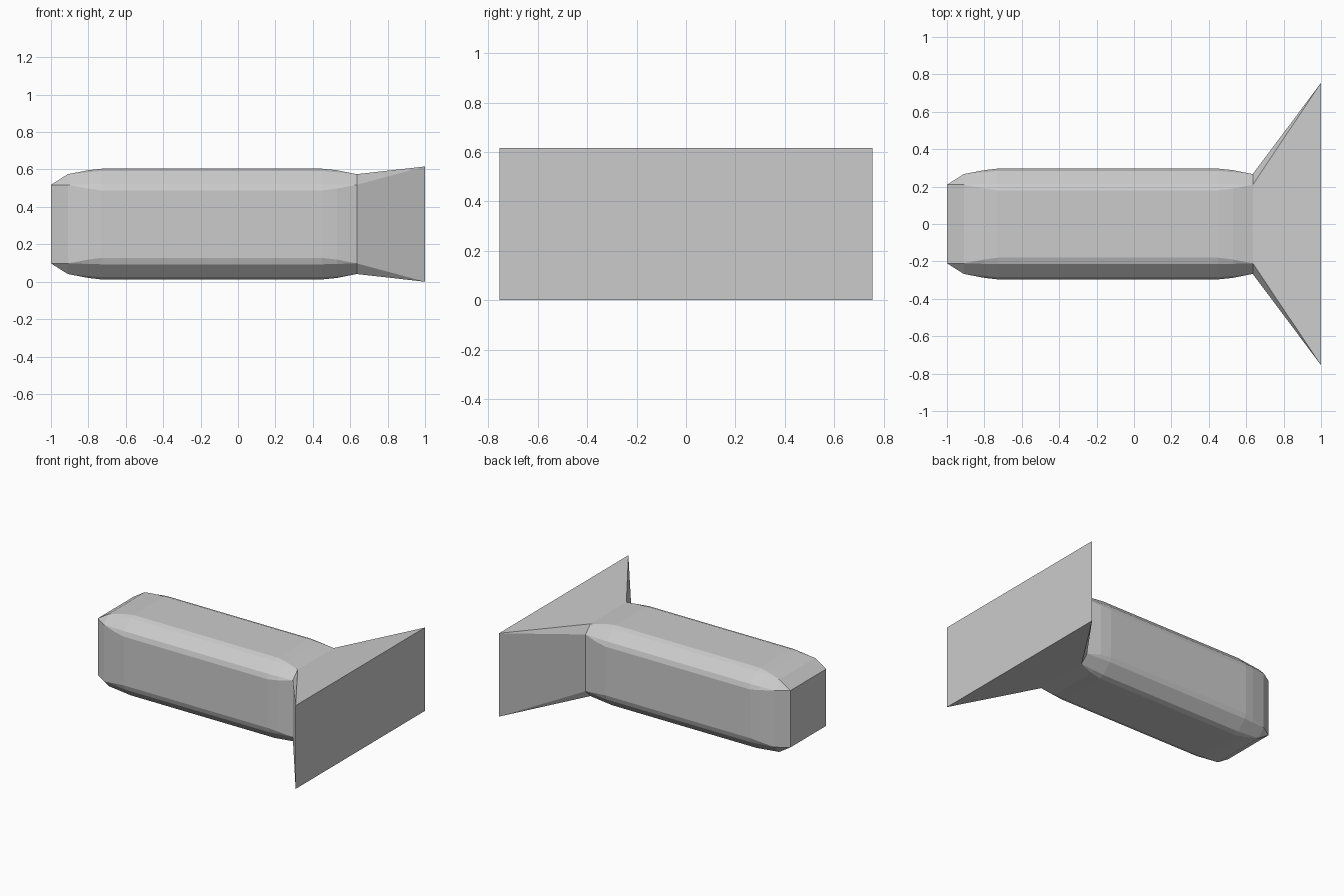
import bpy
import bmesh
from mathutils import Matrix, Vector

if "Cube" in bpy.data.objects:
    bpy.data.objects.remove(bpy.data.objects["Cube"], do_unlink=True)

CENTRE_Z = 0.308

grey = bpy.data.materials.new("light_grey")
grey.use_nodes = True
colour = (0.6, 0.6, 0.6, 1)
grey.diffuse_color = colour
grey.node_tree.nodes["Principled BSDF"].inputs["Base Color"].default_value = colour


def mirrored(corner):
    """Complete one rounded corner so that it is symmetric about its diagonal."""
    return corner + [(b, a) for a, b in reversed(corner)]


def section(corner):
    """Turn one corner (four y, z points) into a full ring by quarter turns."""
    ring = []
    for turn in range(4):
        for y, z in corner:
            # odd turns swap the axes, so read the corner backwards there
            ring.append((y, z))
        corner = [(-y, z) if turn % 2 == 0 else (y, -z) for y, z in reversed(corner)]
    return ring


def loft(name, stations, cap_start, cap_end):
    bm = bmesh.new()
    rings = [[bm.verts.new((x, y, z + CENTRE_Z)) for y, z in section(corner)]
             for x, corner in stations]
    for a, b in zip(rings, rings[1:]):
        for i in range(len(a)):
            j = (i + 1) % len(a)
            bm.faces.new((a[i], a[j], b[j], b[i]))
    if cap_start:
        bm.faces.new(rings[0][::-1])
    if cap_end:
        bm.faces.new(rings[-1])
    # merge the corners that close to a point or a single chamfer
    bmesh.ops.remove_doubles(bm, verts=bm.verts, dist=0.0005)
    mesh = bpy.data.meshes.new(name)
    bm.to_mesh(mesh)
    bm.free()
    mesh.materials.append(grey)
    obj = bpy.data.objects.new(name, mesh)
    bpy.context.collection.objects.link(obj)


# Corner profiles, from the side flat round to the top flat
nose = [(0.21, 0.21)] * 4
chamfer = mirrored([(0.267, 0.21), (0.267, 0.21)])
shoulder = mirrored([(0.288, 0.19), (0.277, 0.213)])
full = mirrored([(0.296, 0.18), (0.284, 0.215)])
flare = [(0.755, 0.308)] * 4

# Rounded bar with a square nose
loft("body", [(-1, nose), (-0.91, chamfer), (-0.8, shoulder), (-0.73, full),
              (0.45, full), (0.53, shoulder), (0.635, chamfer)], True, False)

# Wide flared tail
loft("tail", [(0.635, chamfer), (1, flare)], False, True)
